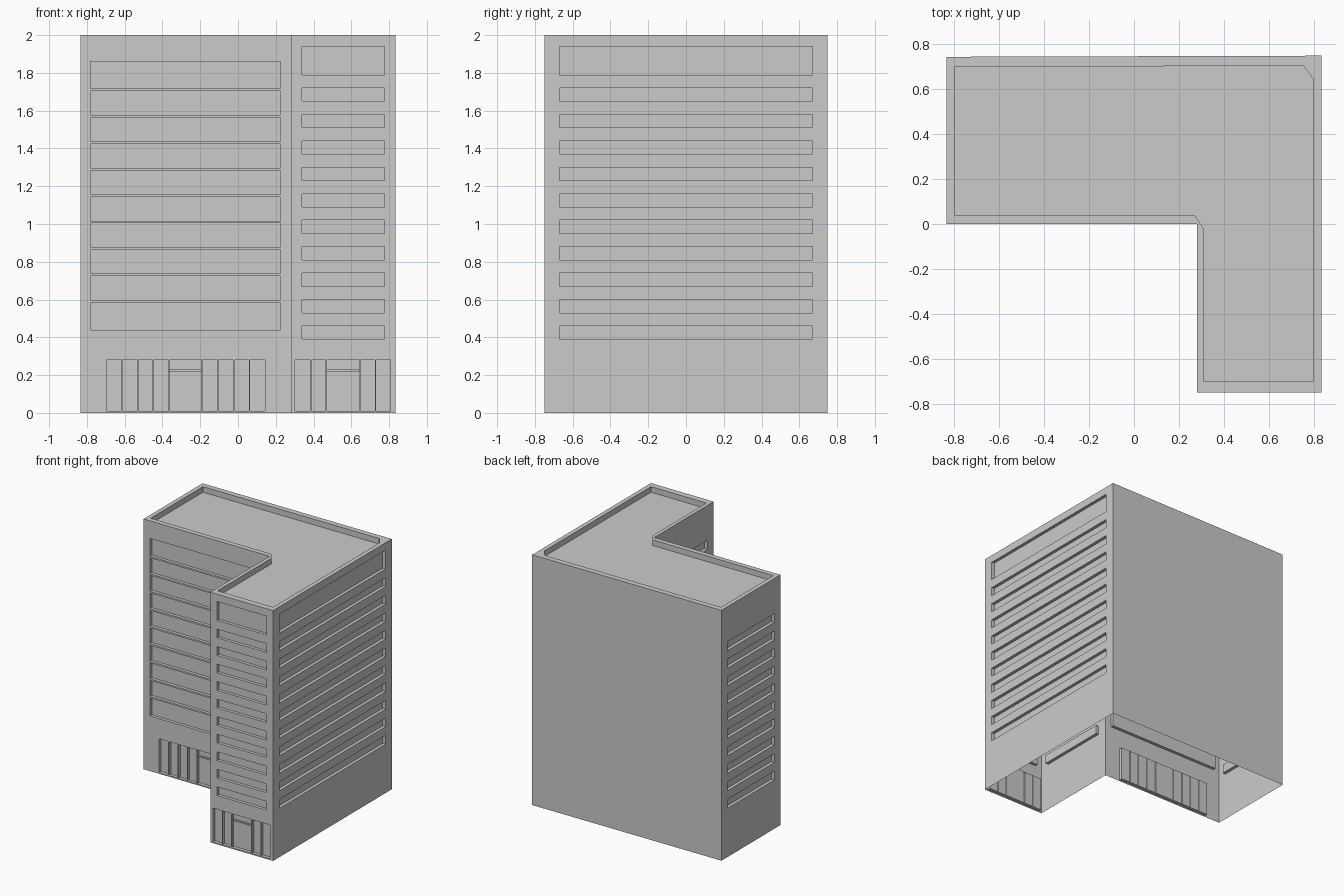
import bpy, bmesh
from mathutils import Vector

if "Cube" in bpy.data.objects:
    bpy.data.objects.remove(bpy.data.objects["Cube"])

H = 2.0          # building height
DEPTH = 0.025    # window recess
ROOF_Z = 1.955   # roof deck level


def finish(name, bm):
    bmesh.ops.remove_doubles(bm, verts=bm.verts, dist=1e-5)
    mesh = bpy.data.meshes.new(name)
    bm.to_mesh(mesh)
    bm.free()
    ob = bpy.data.objects.new(name, mesh)
    bpy.context.collection.objects.link(ob)
    return ob


def wall(name, a, b, rects=()):
    """Flat wall from a to b (outside on the right) with recessed panels (u0, u1, z0, z1)."""
    a, b = Vector((*a, 0)), Vector((*b, 0))
    length = (b - a).length
    along = (b - a) / length
    inward = Vector((-along.y, along.x, 0))
    bm = bmesh.new()

    def face(pts):
        bm.faces.new([bm.verts.new(a + along * u + inward * d + Vector((0, 0, z)))
                      for u, z, d in pts])

    us = sorted({0.0, length} | {round(u, 4) for r in rects for u in r[:2]})
    zs = sorted({0.0, H} | {round(z, 4) for r in rects for z in r[2:]})
    for u0, u1 in zip(us, us[1:]):
        for z0, z1 in zip(zs, zs[1:]):
            um, zm = (u0 + u1) / 2, (z0 + z1) / 2
            if not any(r[0] < um < r[1] and r[2] < zm < r[3] for r in rects):
                face([(u0, z0, 0), (u1, z0, 0), (u1, z1, 0), (u0, z1, 0)])
    for u0, u1, z0, z1 in rects:
        ring = [(u0, z0), (u1, z0), (u1, z1), (u0, z1)]
        face([(*p, DEPTH) for p in ring])
        for p, q in zip(ring, ring[1:] + ring[:1]):
            face([(*p, 0), (*q, 0), (*q, DEPTH), (*p, DEPTH)])
    return finish(name, bm)


def bands(u0, u1, tall_top=False):
    """Ten strip windows, optionally with the taller one under the parapet."""
    r = [(u0, u1, 0.39 + 0.14 * i, 0.46 + 0.14 * i) for i in range(10)]
    return r + [(u0, u1, 1.79, 1.94)] if tall_top else r


def shopfront(edges):
    g = 0.003
    return [(p + g, q - g, 0.01, 0.28) for p, q in zip(edges, edges[1:])]


# Footprint corners, counter-clockwise
P = [(-0.835, 0), (0.28, 0), (0.28, -0.75), (0.835, -0.75), (0.835, 0.75), (-0.835, 0.745)]

# Front of main block: closely stacked wide windows and shopfront
front = []
for i in range(10):
    z0 = 0.457 + 0.14 * i
    front.append((0.055, 1.06, 0.44 if i == 0 else z0,
                  1.86 if i == 9 else z0 + 0.127))
front += shopfront([x + 0.835 for x in
                    (-0.70, -0.615, -0.53, -0.45, -0.365, -0.19, -0.105, -0.02, 0.06, 0.145)])
wall("main_front_wall", P[0], P[1], front)

# Wing and side walls
wall("wing_inner_wall", P[1], P[2], bands(0.08, 0.67))
wall("wing_front_wall", P[2], P[3], bands(0.06, 0.495, True)
     + shopfront([x - 0.28 for x in (0.30, 0.385, 0.467, 0.645, 0.727, 0.81)]))
wall("right_wall", P[3], P[4], bands(0.08, 1.42, True))
wall("back_wall", P[4], P[5])
wall("left_wall", P[5], P[0], bands(0.075, 0.67))

# Roof: parapet rim, its inner faces and the sunken deck (inner point, matching corner)
inner = [((-0.80, 0.04), 0), ((0.27, 0.04), 1), ((0.31, -0.02), 1), ((0.31, -0.70), 2),
         ((0.80, -0.70), 3), ((0.80, 0.645), 4), ((0.755, 0.705), 4), ((-0.80, 0.70), 5)]
bm = bmesh.new()
out = [bm.verts.new((*p, H)) for p in P]
top = [bm.verts.new((*p, H)) for p, _ in inner]
low = [bm.verts.new((*p, ROOF_Z)) for p, _ in inner]
for i in range(len(inner)):
    j = (i + 1) % len(inner)
    o, q = inner[i][1], inner[j][1]
    bm.faces.new([out[o], top[j], top[i]] if o == q else [out[o], out[q], top[j], top[i]])
    bm.faces.new([top[i], top[j], low[j], low[i]])
bm.faces.new(low)
finish("roof", bm)

# Door transoms inside the two entrances
for name, x, y in (("main_door_transom", -0.2775, 0), ("wing_door_transom", 0.556, -0.75)):
    bm = bmesh.new()
    bmesh.ops.create_cube(bm, size=1)
    bmesh.ops.scale(bm, verts=bm.verts, vec=(0.17, 0.012, 0.01))
    bmesh.ops.translate(bm, verts=bm.verts, vec=(x, y + DEPTH - 0.006, 0.225))
    finish(name, bm)
